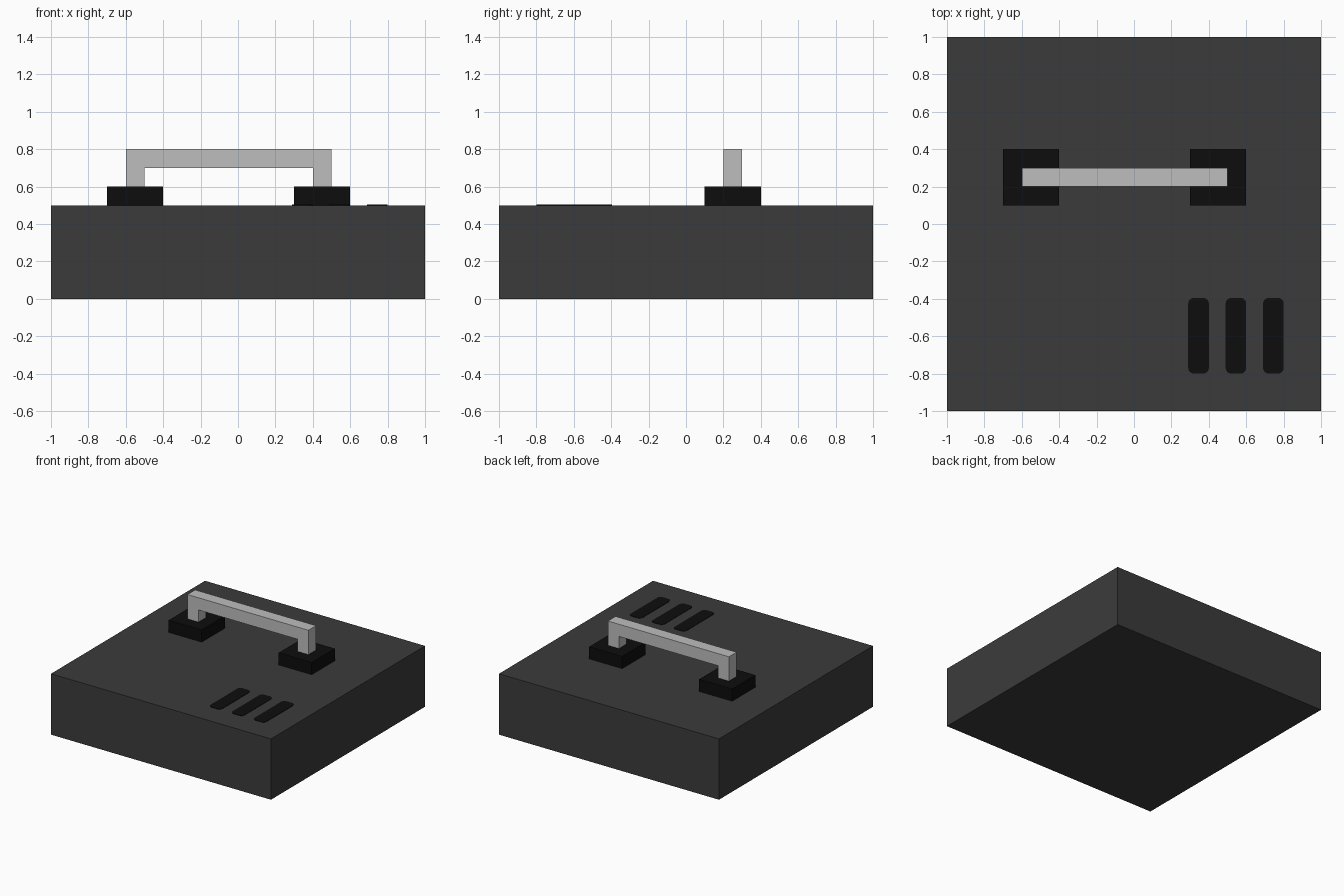
import bpy
import bmesh
import math

cube = bpy.data.objects.get("Cube")
if cube:
    bpy.data.objects.remove(cube, do_unlink=True)


def material(name, value):
    mat = bpy.data.materials.new(name)
    mat.use_nodes = True
    colour = (value, value, value, 1)
    mat.diffuse_color = colour
    mat.node_tree.nodes["Principled BSDF"].inputs["Base Color"].default_value = colour
    return mat


charcoal = material("charcoal", 0.044)
black = material("black", 0.004)
light_grey = material("light_grey", 0.515)


def prism(name, outline, depth, mat):
    """Extrude a closed 3D outline along the depth vector."""
    bm = bmesh.new()
    face = bm.faces.new([bm.verts.new(p) for p in outline])
    new = bmesh.ops.extrude_face_region(bm, geom=[face])["geom"]
    verts = [v for v in new if isinstance(v, bmesh.types.BMVert)]
    bmesh.ops.translate(bm, vec=depth, verts=verts)
    bmesh.ops.recalc_face_normals(bm, faces=bm.faces)
    mesh = bpy.data.meshes.new(name)
    bm.to_mesh(mesh)
    bm.free()
    mesh.materials.append(mat)
    obj = bpy.data.objects.new(name, mesh)
    bpy.context.collection.objects.link(obj)
    return obj


def box(name, x0, x1, y0, y1, z0, z1, mat):
    outline = [(x0, y0, z0), (x1, y0, z0), (x1, y1, z0), (x0, y1, z0)]
    return prism(name, outline, (0, 0, z1 - z0), mat)


def rounded_outline(x0, x1, y0, y1, z, radius, steps=4):
    """Rectangle outline with rounded corners, counter-clockwise."""
    corners = [(x1 - radius, y1 - radius), (x0 + radius, y1 - radius),
               (x0 + radius, y0 + radius), (x1 - radius, y0 + radius)]
    points = []
    for i, (cx, cy) in enumerate(corners):
        for s in range(steps + 1):
            a = math.pi / 2 * (i + s / steps)
            points.append((cx + radius * math.cos(a), cy + radius * math.sin(a), z))
    return points


# Main slab
box("body", -1, 1, -1, 1, 0, 0.5, charcoal)

# Square feet under the handle
for side, x in (("right", -0.7), ("left", 0.3)):
    box(f"handle_mount_{side}", x, x + 0.3, 0.1, 0.4, 0.5, 0.6, black)

# Square-section bracket handle
profile = [(-0.6, 0.6), (-0.5, 0.6), (-0.5, 0.7), (0.4, 0.7),
           (0.4, 0.6), (0.5, 0.6), (0.5, 0.8), (-0.6, 0.8)]
prism("handle", [(x, 0.2, z) for x, z in profile], (0, 0.1, 0), light_grey)

# Three vent slots on the top face
for i in range(3):
    x = 0.29 + 0.2 * i
    prism(f"vent_slot_{i + 1}", rounded_outline(x, x + 0.11, -0.8, -0.395, 0.5, 0.03),
          (0, 0, 0.003), black)
